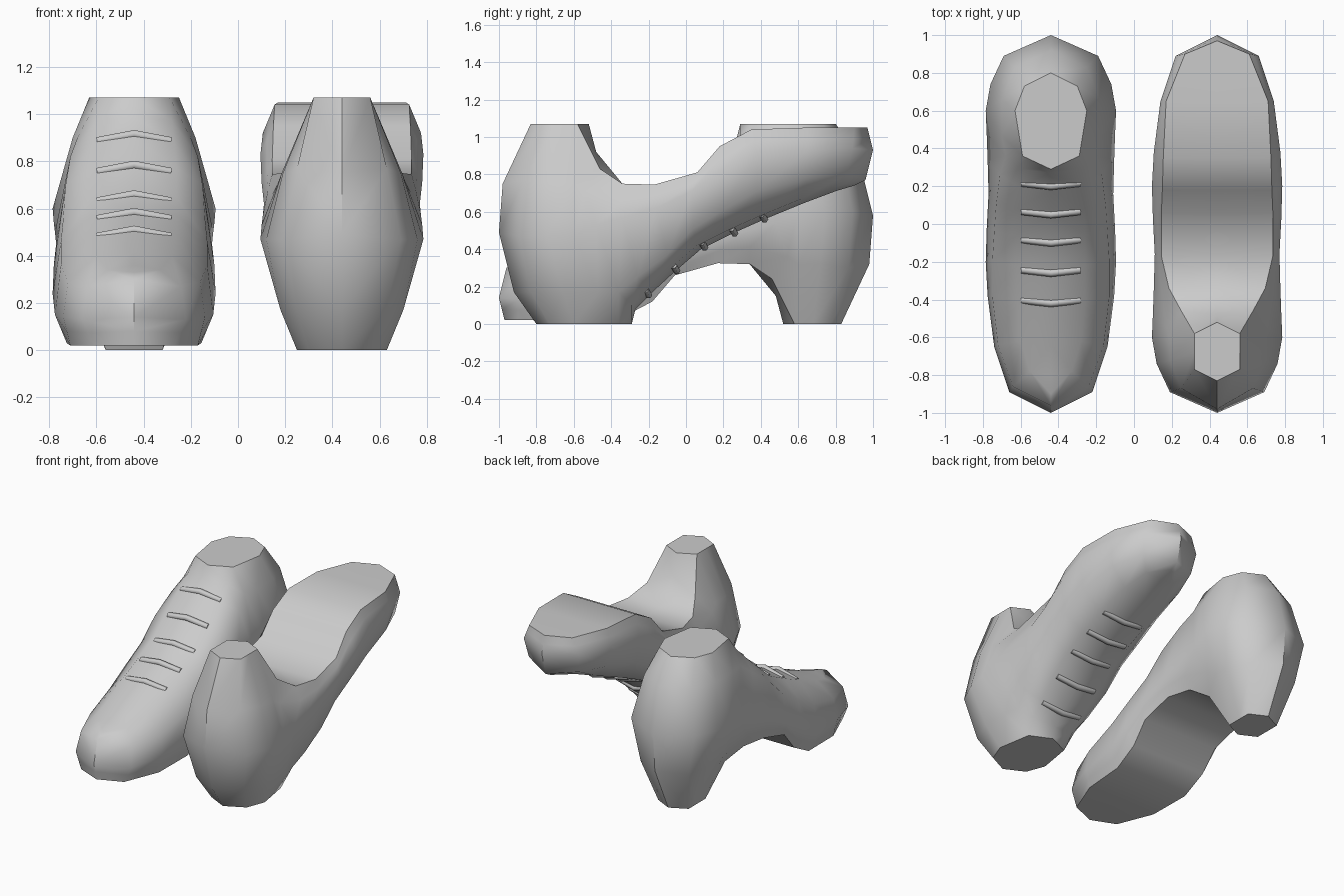
import bpy, bmesh, math
from mathutils import Vector

cube = bpy.data.objects.get("Cube")
if cube:
    bpy.data.objects.remove(cube, do_unlink=True)

HEIGHT = 1.07      # from heel bottom to collar
SPACING = 0.44     # sideways offset of each shoe


def make_material(name, value):
    material = bpy.data.materials.new(name)
    material.use_nodes = True
    colour = (value, value, value, 1)
    material.diffuse_color = colour
    material.node_tree.nodes["Principled BSDF"].inputs["Base Color"].default_value = colour
    return material


grey = make_material("plain grey", 0.6)

# Stations from toe to heel; each row is (y, half width, z)
sole_edge = [(-.97, 0, .02), (-.9, .17, .02), (-.65, .27, .02), (-.35, .285, .03),
             (-.18, .29, .12), (-.06, .295, .26), (.17, .295, .325), (.34, .255, .32),
             (.46, .19, .24), (.58, .12, 0), (.68, .12, 0), (.77, .12, 0), (.83, 0, 0)]
widest_line = [(-1, 0, .14), (-.89, .22, .13), (-.65, .3, .14), (-.38, .335, .15),
               (-.2, .345, .24), (-.03, .34, .36), (.16, .33, .45), (.34, .335, .5),
               (.48, .34, .54), (.6, .345, .6), (.74, .32, .6), (.89, .25, .6), (1, 0, .58)]
shoulder_line = [(-.96, 0, .3), (-.86, .2, .27), (-.64, .28, .29), (-.38, .31, .36),
                 (-.2, .31, .46), (-.04, .3, .56), (.1, .29, .7), (.26, .27, .82),
                 (.36, .24, .9), (.47, .26, .9), (.66, .26, .9), (.83, .19, .9), (.92, 0, .9)]
upper_edge = [(-.9, 0, .33), (-.78, .11, .34), (-.62, .16, .4), (-.4, .18, .49),
              (-.22, .18, .57), (-.06, .18, .65), (.08, .18, .77), (.2, .17, .88),
              (.29, .16, .97), (.36, .15, HEIGHT), (.6, .19, HEIGHT),
              (.73, .14, HEIGHT), (.8, 0, HEIGHT)]
# Heel stations bulge below the widest line
heel_bulge = {8: (.54, .27, .36), 9: (.6, .255, .32), 10: (.72, .25, .32),
              11: (.87, .19, .3), 12: (.98, 0, .32)}
# Centre points of the front of the heel
heel_front = {8: (.48, 0, .15), 9: (.52, 0, 0)}

LAST = len(sole_edge) - 1
COLLAR = 9         # first station of the ankle opening


def station(i):
    """Half cross-section from the sole centre, round the side, to the top centre."""
    sole, wide, upper = sole_edge[i], widest_line[i], upper_edge[i]
    middle = tuple((a + b) / 2 for a, b in zip(sole, wide))
    bottom_centre = heel_front.get(i, (sole[0], 0, sole[2]))
    if i in (0, LAST) or i > COLLAR:
        top_centre = (upper[0], 0, upper[2])
    elif i == COLLAR:
        top_centre = (.29, 0, HEIGHT)
    else:
        top_centre = (upper[0] - .02, 0, upper[2] + .02)
    section = [bottom_centre, sole, heel_bulge.get(i, middle), wide,
               shoulder_line[i], upper, top_centre]
    return [Vector((x, y, z)) for y, x, z in section]


def build_shoe_mesh():
    bm = bmesh.new()
    grid = [[bm.verts.new(p) for p in station(i)] for i in range(LAST + 1)]
    for row, following in zip(grid, grid[1:]):
        for k in range(len(row) - 1):
            bm.faces.new((row[k], row[k + 1], following[k + 1], following[k]))
    # Close the toe and heel tips, then add the other half
    bmesh.ops.remove_doubles(bm, verts=bm.verts[:], dist=0.0005)
    bmesh.ops.mirror(bm, geom=bm.verts[:] + bm.edges[:] + bm.faces[:],
                     axis='X', merge_dist=0.0005)
    bmesh.ops.remove_doubles(bm, verts=bm.verts[:], dist=0.0005)
    bmesh.ops.recalc_face_normals(bm, faces=bm.faces[:])
    mesh = bpy.data.meshes.new("shoe_body")
    bm.to_mesh(mesh)
    bm.free()
    for polygon in mesh.polygons:
        polygon.use_smooth = True
    mesh.set_sharp_from_angle(angle=math.radians(48))
    mesh.materials.append(grey)
    return mesh


def build_lace_curve(y, z):
    """One short chevron lying across the instep."""
    curve = bpy.data.curves.new("lace", 'CURVE')
    curve.dimensions = '3D'
    curve.bevel_depth = 0.02
    curve.bevel_resolution = 1
    curve.use_fill_caps = True
    spline = curve.splines.new('POLY')
    spline.points.add(2)
    for point, side in zip(spline.points, (-1, 0, 1)):
        drop = abs(side) * 0.03
        point.co = (side * 0.155, y + drop * 0.6, z - drop, 1)
    curve.materials.append(grey)
    return curve


shoe_mesh = build_shoe_mesh()
lace_curves = [build_lace_curve(y, z) for y, z in
               [(-.42, .51), (-.26, .585), (-.1, .66), (.05, .785), (.2, .915)]]


def place(name, data, parent=None):
    obj = bpy.data.objects.new(name, data)
    bpy.context.collection.objects.link(obj)
    obj.parent = parent
    return obj


# Right shoe stands upright; left shoe is turned upside down with its toe to the back
for side, x, turn, lift in (("right", -SPACING, 0, 0), ("left", SPACING, math.pi, HEIGHT)):
    shoe = place(side + "_shoe", shoe_mesh)
    shoe.location = (x, 0, lift)
    shoe.rotation_euler = (turn, 0, 0)
    for number, curve in enumerate(lace_curves, 1):
        place(f"{side}_lace_{number}", curve, shoe)
